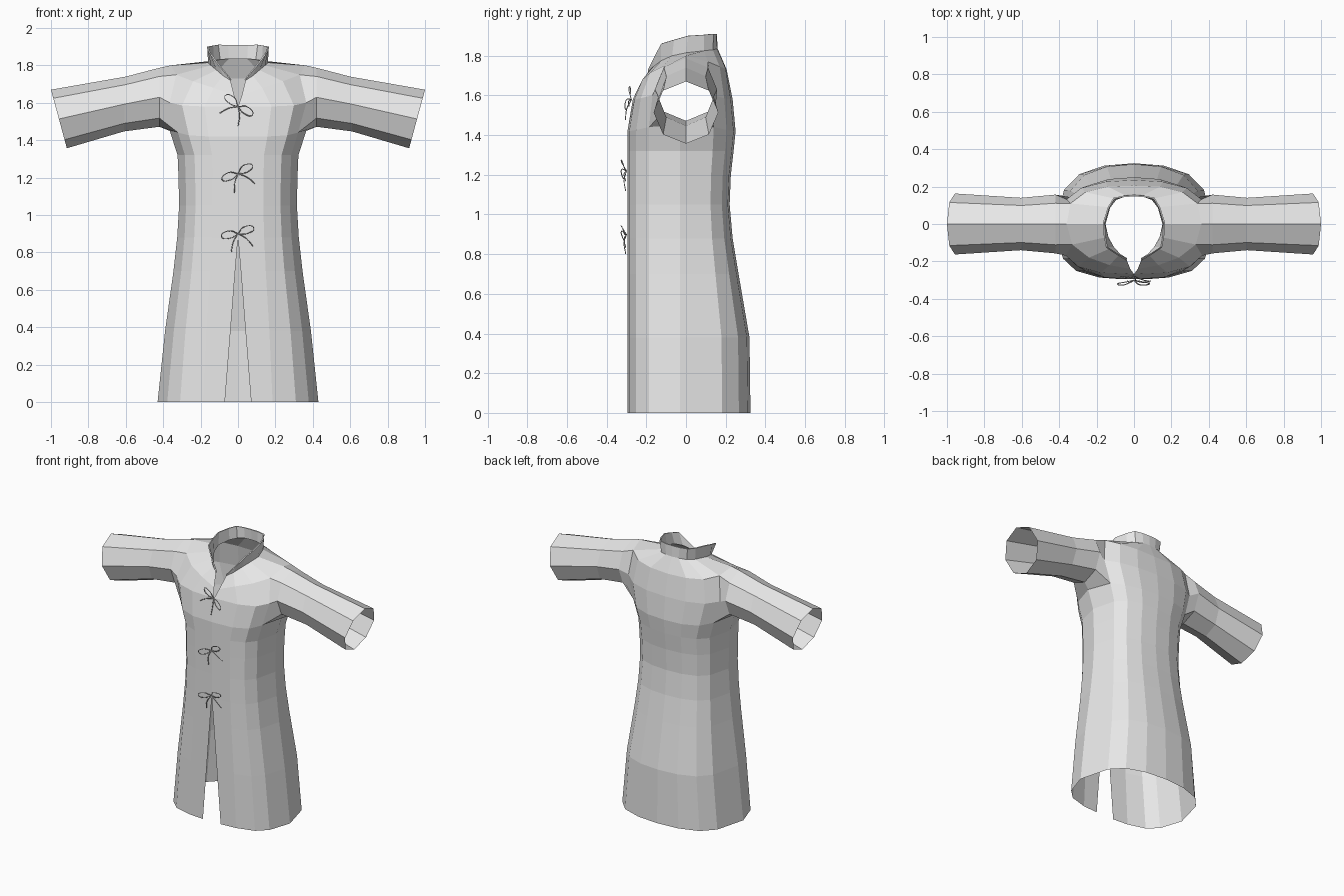
import bpy, bmesh, math
from mathutils import Vector

default = bpy.data.objects.get("Cube")
if default:
    bpy.data.objects.remove(default, do_unlink=True)

grey = bpy.data.materials.new("cloth grey")
grey.use_nodes = True
grey.diffuse_color = (0.8, 0.8, 0.8, 1)
grey.node_tree.nodes["Principled BSDF"].inputs["Base Color"].default_value = (0.8, 0.8, 0.8, 1)

COLS = 9            # columns from front centre round the left side to back centre
ARM = (3, 4, 5)     # columns spanned by the armhole


def ring(z, width, front, back, gap=0.0, lift=0.0):
    """Half cross-section of the body, from front centre to back centre."""
    xs = (0, 0.43, 0.72, 0.88, 1, 0.87, 0.68, 0.37, 0)
    front_y = (1, 0.97, 0.85, 0.63, 0.1)
    back_y = (0.56, 0.82, 0.96, 1)
    ys = [front * t for t in front_y] + [back * t for t in back_y]
    up = (0, 0, 0.2, 0.7, 1, 0.7, 0.2, 0, 0)
    pts = [Vector((x * width, y, z + lift * u)) for x, y, u in zip(xs, ys, up)]
    pts[0].x = gap
    return pts


def finish(name, bm, thickness=0.0):
    """Turn a half mesh into a mirrored object."""
    mesh = bpy.data.meshes.new(name)
    bm.to_mesh(mesh)
    bm.free()
    mesh.materials.append(grey)
    obj = bpy.data.objects.new(name, mesh)
    bpy.context.collection.objects.link(obj)
    mirror = obj.modifiers.new("mirror", 'MIRROR')
    mirror.merge_threshold = 0.002
    if thickness:
        solid = obj.modifiers.new("thickness", 'SOLIDIFY')
        solid.thickness = thickness
        solid.offset = -1
    return obj


def grid_faces(bm, rows, skip=()):
    for j in range(len(rows) - 1):
        for i in range(COLS - 1):
            if (j, i) not in skip:
                bm.faces.new((rows[j][i], rows[j][i + 1], rows[j + 1][i + 1], rows[j + 1][i]))


# Body: slit skirt, closed waist and chest, open neckline
sections = [
    ring(0.0, 0.43, -0.295, 0.325, gap=0.07),
    ring(0.38, 0.39, -0.295, 0.32, gap=0.04),
    ring(0.7, 0.345, -0.295, 0.265, gap=0.015),
    ring(0.88, 0.325, -0.295, 0.235),
    ring(1.05, 0.315, -0.295, 0.22),
    ring(1.2, 0.318, -0.295, 0.226),
    ring(1.32, 0.323, -0.295, 0.24),
    ring(1.42, 0.365, -0.295, 0.25, lift=0.03),
    ring(1.58, 0.415, -0.268, 0.235, lift=0.03),
]
shoulder = [(0.02, -0.24, 1.64), (0.13, -0.22, 1.68), (0.24, -0.18, 1.715),
            (0.33, -0.11, 1.75), (0.36, 0, 1.8), (0.34, 0.11, 1.77),
            (0.26, 0.17, 1.745), (0.14, 0.2, 1.735), (0, 0.205, 1.73)]
neck = [(0.04, -0.19, 1.72), (0.08, -0.165, 1.745), (0.115, -0.125, 1.775),
        (0.145, -0.07, 1.8), (0.16, 0, 1.815), (0.135, 0.09, 1.825),
        (0.1, 0.135, 1.83), (0.05, 0.155, 1.835), (0, 0.16, 1.835)]
sections += [shoulder, neck]

bm = bmesh.new()
rows = [[bm.verts.new(p) for p in s] for s in sections]
low, mid, top = 7, 8, 9
grid_faces(bm, rows, skip={(j, i) for j in (low, mid) for i in ARM[:2]})

# Sleeve: octagonal tube growing out of the armhole
a, b, c = ARM
loop = [rows[low][a], rows[low][b], rows[low][c], rows[mid][c],
        rows[top][c], rows[top][b], rows[top][a], rows[mid][a]]
bm.verts.remove(rows[mid][b])
sleeve = [  # top (x, z), bottom (x, z), half depth
    ((0.42, 1.787), (0.42, 1.472), 0.157),
    ((0.6, 1.74), (0.61, 1.447), 0.14),
    ((1.0, 1.67), (0.915, 1.357), 0.163),
]
for (tx, tz), (bx, bz), depth in sleeve:
    nxt = []
    for k in range(8):
        ang = math.radians(45 * k - 135)
        t = (math.sin(ang) + 1) / 2
        nxt.append(bm.verts.new((bx + (tx - bx) * t, depth * math.cos(ang), bz + (tz - bz) * t)))
    for k in range(8):
        n = (k + 1) % 8
        bm.faces.new((loop[k], loop[n], nxt[n], nxt[k]))
    loop = nxt
finish("coat_body", bm)

# Standing collar, tapering to the neckline at the front
collar_top = [(0.045, -0.192, 1.73), (0.1, -0.16, 1.795), (0.15, -0.125, 1.86),
              (0.162, -0.06, 1.88), (0.165, 0.01, 1.9), (0.14, 0.09, 1.905),
              (0.11, 0.14, 1.91), (0.055, 0.152, 1.91), (0, 0.155, 1.91)]
bm = bmesh.new()
grid_faces(bm, [[bm.verts.new(p) for p in s] for s in (neck, collar_top)])
finish("collar", bm, thickness=0.008)


# Tied cord bows down the front
def bow(name, z, y, tilt, lean):
    curve = bpy.data.curves.new(name, 'CURVE')
    curve.dimensions = '3D'
    curve.bevel_depth = 0.0025
    curve.bevel_resolution = 0
    curve.resolution_u = 4
    curve.materials.append(grey)
    loop_pts = [(0, 0, 0), (0.045, 0.028, 0.025), (0.09, 0.008, 0.02), (0.05, -0.012, 0.01), (0, 0, 0)]
    tail_pts = [(0, 0, 0), (0.035, -0.035, 0.012), (0.06, -0.085, 0.004)]
    ca, sa = math.cos(math.radians(tilt)), math.sin(math.radians(tilt))
    for side in (-1, 1):
        for pts in (loop_pts, tail_pts):
            spline = curve.splines.new('BEZIER')
            spline.bezier_points.add(len(pts) - 1)
            for bp, (u, v, out) in zip(spline.bezier_points, pts):
                u *= side
                h = u * sa + v * ca
                bp.co = (u * ca - v * sa, y - out + lean * h, z + h)
                bp.handle_left_type = bp.handle_right_type = 'AUTO'
    obj = bpy.data.objects.new(name, curve)
    bpy.context.collection.objects.link(obj)


bow("upper_bow", 1.58, -0.275, -35, 0.25)
bow("middle_bow", 1.22, -0.3, 25, 0.0)
bow("lower_bow", 0.9, -0.3, 15, 0.0)
